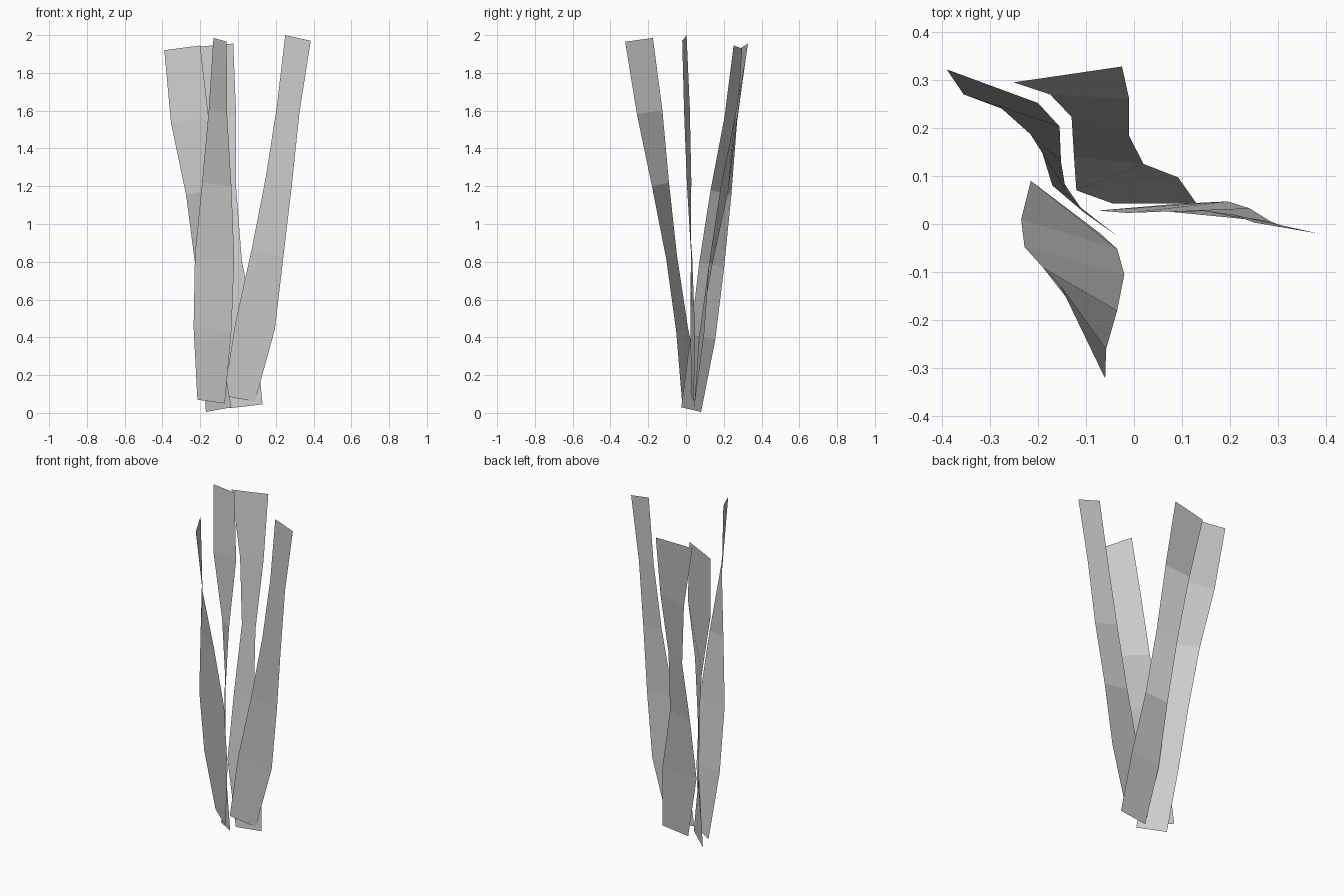
import bpy
import bmesh

# Remove only the default cube
cube = bpy.data.objects.get("Cube")
if cube:
    bpy.data.objects.remove(cube, do_unlink=True)

# One plain grey for every blade
grey = bpy.data.materials.new("plain grey")
grey.use_nodes = True
colour = (0.6, 0.6, 0.6, 1)
grey.diffuse_color = colour
grey.node_tree.nodes["Principled BSDF"].inputs["Base Color"].default_value = colour


def edge_path(bm, bottom, top, xs, ys):
    """Vertices along one blade edge, evenly spaced in height (millimetre units)."""
    verts = []
    last = len(xs) - 1
    for i, (x, y) in enumerate(zip(xs, ys)):
        z = bottom + (top - bottom) * i / last
        verts.append(bm.verts.new((x / 1000, y / 1000, z / 1000)))
    return verts


def make_blade(name, left_edge, right_edge):
    """Flat-faced ribbon spanned between two rising edge paths."""
    bm = bmesh.new()
    left = edge_path(bm, *left_edge)
    right = edge_path(bm, *right_edge)
    for i in range(len(left) - 1):
        bm.faces.new((left[i], right[i], right[i + 1], left[i + 1]))
    mesh = bpy.data.meshes.new(name)
    bm.to_mesh(mesh)
    bm.free()
    mesh.materials.append(grey)
    blade = bpy.data.objects.new(name, mesh)
    bpy.context.collection.objects.link(blade)
    return blade


# Blade leaning forward
make_blade("front_blade",
           (70, 1985, (-215, -235, -228, -190, -155, -130), (90, 10, -48, -90, -125, -175)),
           (50, 1965, (-70, -35, -20, -35, -58, -60), (-20, -52, -105, -180, -260, -322)))

# Blade leaning back and to the right side
make_blade("back_right_blade",
           (5, 1920, (-170, -193, -225, -275, -355, -390), (80, 155, 202, 240, 270, 322)),
           (30, 1945, (-35, -105, -142, -152, -155, -200), (-25, 25, 70, 130, 203, 252)))

# Broad blade leaning straight back
make_blade("back_blade",
           (25, 1935, (-45, -120, -125, -130, -175, -250), (43, 70, 140, 223, 270, 295)),
           (45, 1955, (130, 92, 20, -10, -10, -25), (43, 97, 125, 183, 260, 328)))

# Blade leaning out to the left side
make_blade("left_blade",
           (90, 2000, (-75, -15, 70, 145, 205, 250), (28, 23, 26, 28, 20, 3)),
           (60, 1970, (90, 195, 240, 285, 325, 385), (42, 47, 33, 5, -10, -20)))
